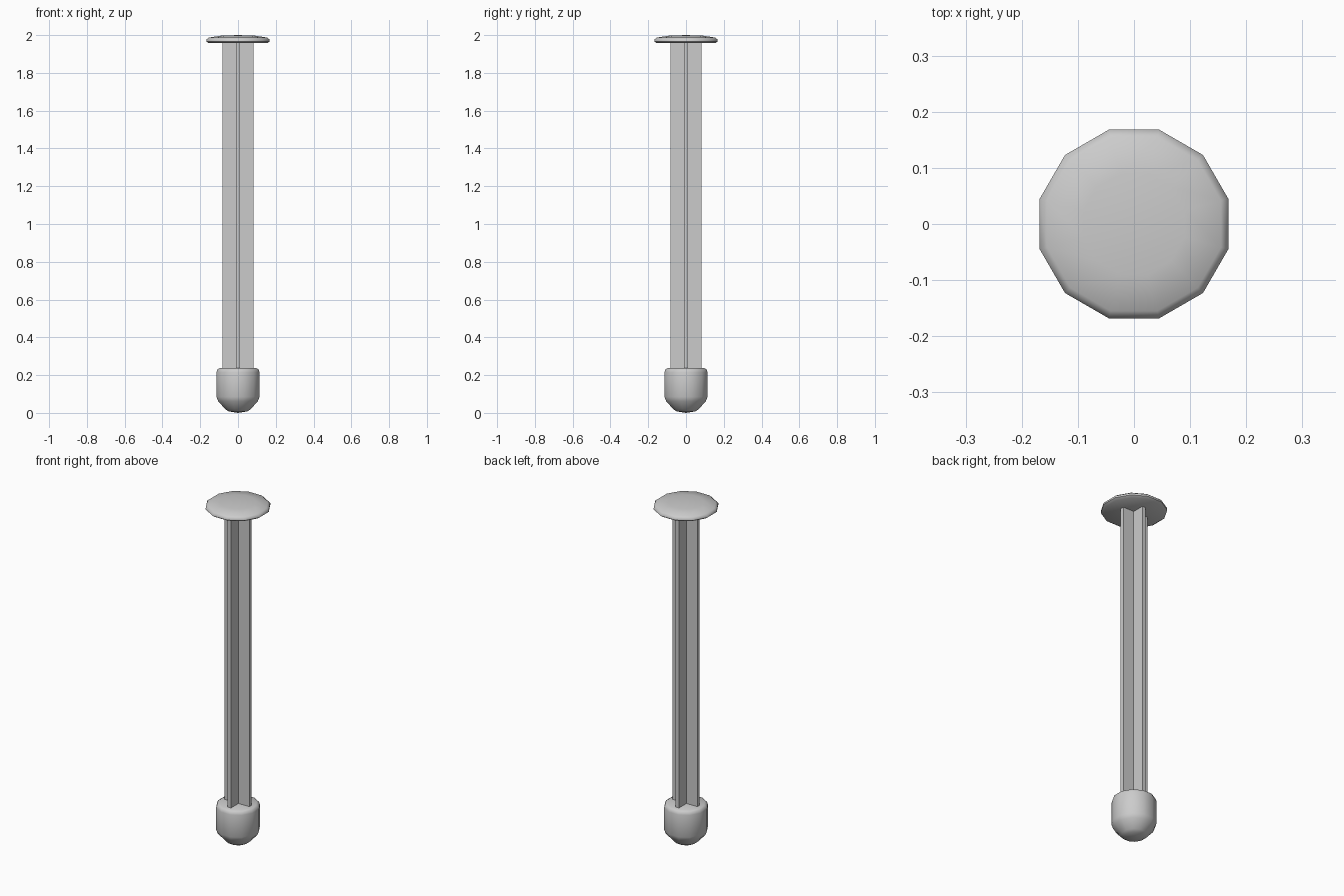
import bpy, bmesh, math

if "Cube" in bpy.data.objects:
    bpy.data.objects.remove(bpy.data.objects["Cube"])

SIDES = 12


def finish(name, bm, angle):
    bmesh.ops.recalc_face_normals(bm, faces=bm.faces[:])
    mesh = bpy.data.meshes.new(name)
    bm.to_mesh(mesh)
    bm.free()
    obj = bpy.data.objects.new(name, mesh)
    bpy.context.collection.objects.link(obj)
    bpy.ops.object.select_all(action='DESELECT')
    obj.select_set(True)
    bpy.context.view_layer.objects.active = obj
    bpy.ops.object.shade_smooth_by_angle(angle=math.radians(angle))
    return obj


def lathe(name, profile):
    """Twelve-sided solid from (flat-to-flat half width, z) rings; width 0 is a pole."""
    bm = bmesh.new()
    rings = []
    for w, z in profile:
        r = w / math.cos(math.pi / SIDES)
        angles = [math.tau * (i + 0.5) / SIDES for i in range(SIDES if w else 1)]
        rings.append([bm.verts.new((r * math.cos(a), r * math.sin(a), z)) for a in angles])
    for low, high in zip(rings, rings[1:]):
        for i in range(SIDES):
            j = (i + 1) % SIDES
            quad = [low[i % len(low)], low[j % len(low)],
                    high[j % len(high)], high[i % len(high)]]
            bm.faces.new(list(dict.fromkeys(quad)))
    return finish(name, bm, 50)


# Rounded stopper at the bottom
lathe("stopper", [(0, 0), (0.05, 0.008), (0.066, 0.018), (0.105, 0.062), (0.114, 0.085),
                  (0.114, 0.215), (0.109, 0.23), (0.097, 0.237), (0, 0.237)])

# Thumb plate with a slightly domed top
lathe("thumb_plate", [(0, 1.957), (0.155, 1.957), (0.168, 1.966), (0.168, 1.976),
                      (0.155, 1.987), (0.09, 1.997), (0, 2.0)])

# Cross-shaped shaft, extruded from a plus profile
W, T = 0.081, 0.011
quarter = [(W, -T), (W, T), (T, T)]
bm = bmesh.new()
outline = []
for k in range(4):
    c, s = round(math.cos(k * math.pi / 2)), round(math.sin(k * math.pi / 2))
    outline += [bm.verts.new((c * x - s * y, s * x + c * y, 0.2)) for x, y in quarter]
base = bm.faces.new(outline)
top = bmesh.ops.extrude_face_region(bm, geom=[base])["geom"]
bmesh.ops.translate(bm, vec=(0, 0, 1.77),
                    verts=[v for v in top if isinstance(v, bmesh.types.BMVert)])
finish("cross_shaft", bm, 30)
